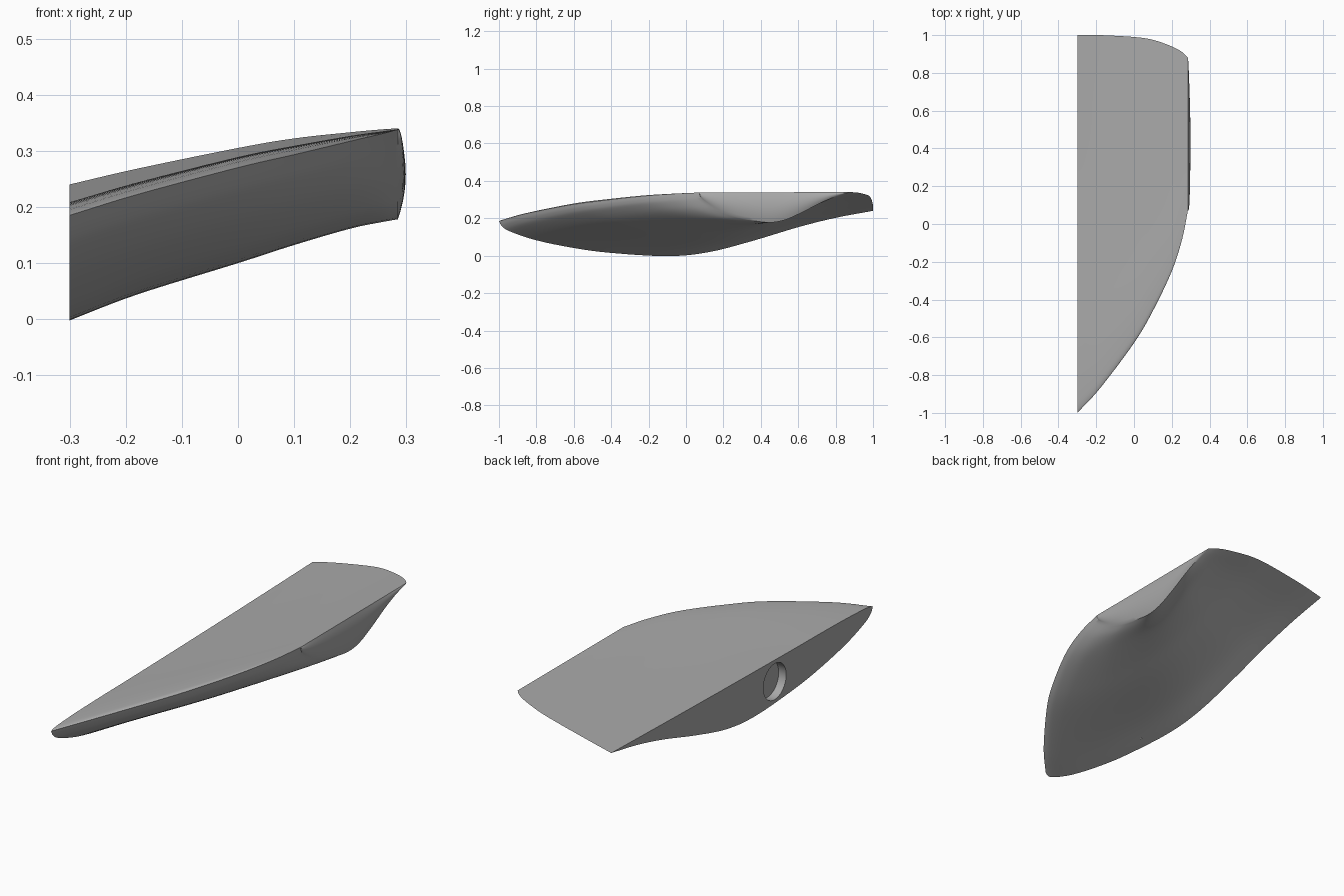
import bpy, bmesh, math
from mathutils import Vector, Matrix

cube = bpy.data.objects.get("Cube")
if cube:
    bpy.data.objects.remove(cube, do_unlink=True)

grey = bpy.data.materials.new("plain grey")
grey.use_nodes = True
colour = (0.4, 0.4, 0.4, 1)
grey.diffuse_color = colour
grey.node_tree.nodes["Principled BSDF"].inputs["Base Color"].default_value = colour


def spline(points, steps):
    """Smooth curve through rows of any width."""
    rows = [Vector(p) for p in points]
    rows = [rows[0] * 2 - rows[1]] + rows + [rows[-1] * 2 - rows[-2]]
    out = []
    for a, b, c, d in zip(rows, rows[1:], rows[2:], rows[3:]):
        for k in range(steps):
            t = k / steps
            out.append(0.5 * (2 * b + (c - a) * t + (2 * a - 5 * b + 4 * c - d) * t**2
                              + (3 * b - a - 3 * c + d) * t**3))
    return out + [rows[-2]]


# Span stations: x, leading y, trailing y, leading z, trailing z, depth, crown
stations = spline([
    (-0.3, -1, 1, 0.185, 0.24, 0.212, 0.013),
    (-0.18, -0.87, 1, 0.222, 0.268, 0.199, 0.013),
    (0, -0.63, 0.99, 0.27, 0.305, 0.186, 0.013),
    (0.1, -0.46, 0.975, 0.293, 0.322, 0.174, 0.011),
    (0.2, -0.25, 0.94, 0.317, 0.333, 0.163, 0.007),
    (0.255, -0.08, 0.91, 0.33, 0.338, 0.161, 0.003),
    (0.285, 0.07, 0.88, 0.338, 0.34, 0.161, 0)], 6)

# Chord profiles: position along the chord, share of depth or crown
belly = spline([(0, 0), (0.008, 0.13), (0.03, 0.27), (0.1, 0.51), (0.2, 0.73), (0.3, 0.88),
                (0.45, 1), (0.56, 0.93), (0.68, 0.67), (0.8, 0.36), (0.9, 0.15), (1, 0)], 4)
crown = spline([(0, 0), (0.008, 0.4), (0.03, 0.75), (0.1, 1), (0.2, 0.9), (0.3, 0.65),
                (0.45, 0.4), (0.56, 0.25), (0.68, 0.13), (0.8, 0.06), (0.9, 0.02), (1, 0)], 4)
last = len(belly) - 1


def section(bm, s):
    x, le_y, te_y, le_z, te_z, depth, rise = s

    def point(u, dz):
        return bm.verts.new((x, le_y + (te_y - le_y) * u, le_z + (te_z - le_z) * u + dz))
    top = [point(u, f * rise) for u, f in crown]
    low = [point(u, -f * depth) for u, f in belly[1:-1]]
    return top, [top[0]] + low + [top[-1]]


# Lofted fin skin
bm = bmesh.new()
rings = [section(bm, s) for s in stations]
for a, b in zip(rings, rings[1:]):
    for side in (0, 1):
        for i in range(last):
            bm.faces.new((a[side][i], a[side][i + 1], b[side][i + 1], b[side][i]))

# Flat root
top, low = rings[0]
bm.faces.new(top + low[-2:0:-1])

# Bulged tip cap
top, low = rings[-1]
rows = 10
columns = []
for i, (a, b) in enumerate(zip(top, low)):
    if a is b:
        columns.append([a] * (rows + 1))
        continue
    column = [a]
    for k in range(1, rows):
        t = k / rows
        co = a.co.lerp(b.co, t)
        co.x += 0.014 * 4 * t * (1 - t) * math.sqrt(belly[i][1])
        column.append(bm.verts.new(co))
    columns.append(column + [b])
for a, b in zip(columns, columns[1:]):
    for k in range(rows):
        corners = list(dict.fromkeys((a[k], a[k + 1], b[k + 1], b[k])))
        bm.faces.new(corners)
bmesh.ops.recalc_face_normals(bm, faces=bm.faces)
mesh = bpy.data.meshes.new("fin")
bm.to_mesh(mesh)
bm.free()
fin = bpy.data.objects.new("fin", mesh)
bpy.context.collection.objects.link(fin)
mesh.materials.append(grey)

# Round socket in the root
bpy.ops.mesh.primitive_cylinder_add(vertices=48, radius=0.087, depth=0.08,
                                    location=(-0.3, -0.25, 0.108),
                                    rotation=(0, math.pi / 2, 0))
cutter = bpy.context.object
cutter.name = "socket_cutter"
cutter.hide_render = True
cutter.data.materials.append(grey)
cut = fin.modifiers.new("socket", "BOOLEAN")
cut.operation = "DIFFERENCE"
cut.solver = "EXACT"
cut.object = cutter
bpy.ops.object.select_all(action="DESELECT")
fin.select_set(True)
bpy.context.view_layer.objects.active = fin
bpy.ops.object.modifier_apply(modifier=cut.name)
bpy.data.objects.remove(cutter, do_unlink=True)

bpy.ops.object.shade_smooth_by_angle(angle=math.radians(35))
